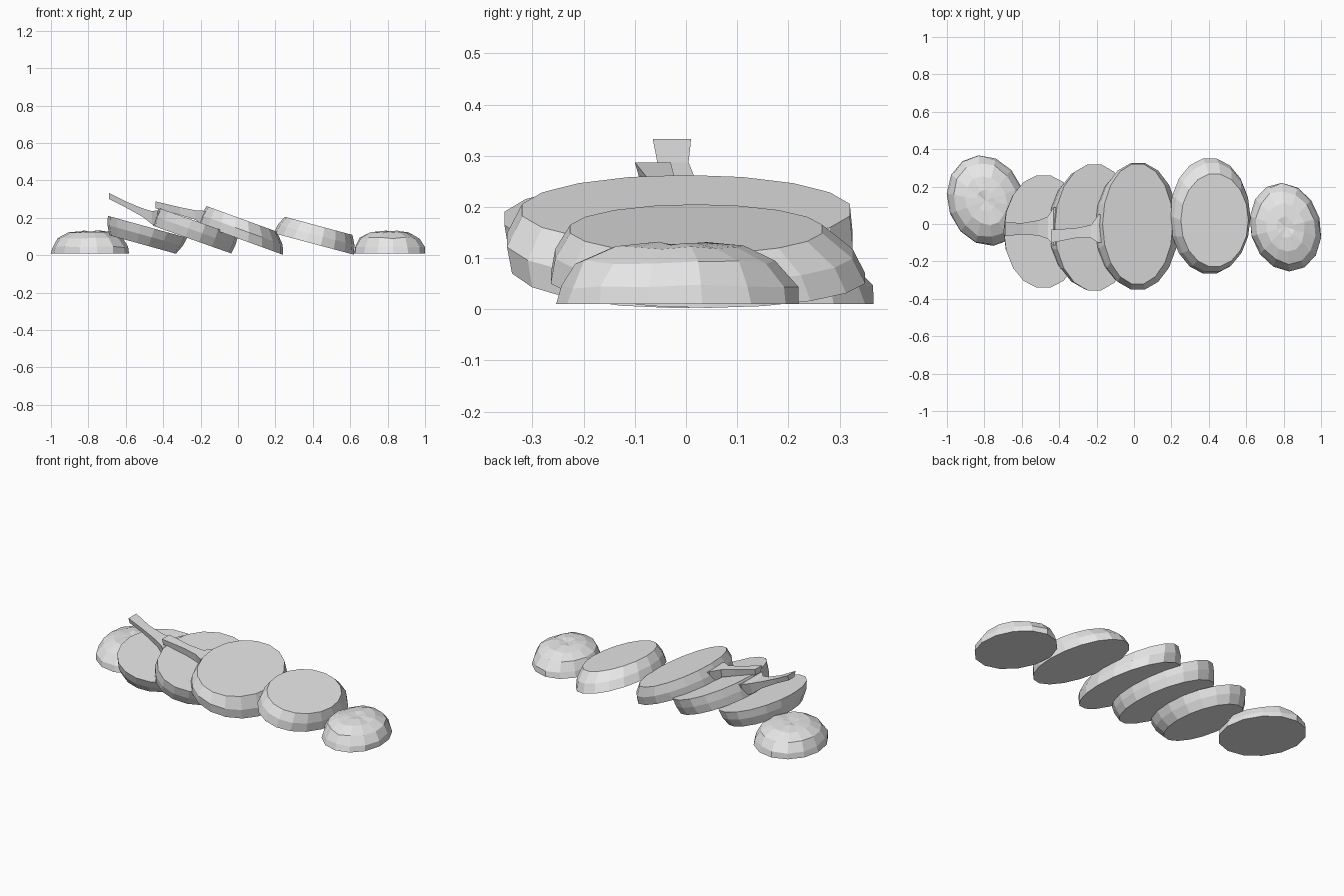
import bpy, bmesh, math, random
from mathutils import Vector

if "Cube" in bpy.data.objects:
    bpy.data.objects.remove(bpy.data.objects["Cube"])

random.seed(4)
mat = bpy.data.materials.new("pale grey")
mat.diffuse_color = (0.8, 0.8, 0.8, 1)
mat.use_nodes = True
mat.node_tree.nodes["Principled BSDF"].inputs["Base Color"].default_value = mat.diffuse_color


def build(name, rings, tip=None):
    """Skin a list of equal-length point rings; cap both ends (or close to a tip)."""
    bm = bmesh.new()
    loops = [[bm.verts.new(p) for p in ring] for ring in rings]
    n = len(loops[0])
    for a, b in zip(loops, loops[1:]):
        for i in range(n):
            j = (i + 1) % n
            bm.faces.new((a[i], a[j], b[j], b[i]))
    bm.faces.new(loops[0][::-1])
    if tip is None:
        bm.faces.new(loops[-1])
    else:
        t = bm.verts.new(tip)
        for i in range(n):
            bm.faces.new((loops[-1][i], loops[-1][(i + 1) % n], t))
    bmesh.ops.recalc_face_normals(bm, faces=bm.faces)
    me = bpy.data.meshes.new(name)
    bm.to_mesh(me)
    bm.free()
    me.materials.append(mat)
    ob = bpy.data.objects.new(name, me)
    bpy.context.collection.objects.link(ob)
    return ob


def tilted_slice(name, cx, cz, tilt, levels, n=18):
    """Leaning slice; levels = (height, shift u, centre y, radius u, radius y)."""
    c, s = math.cos(math.radians(tilt)), math.sin(math.radians(tilt))
    rings = []
    for w, du, cy, ru, ry in levels:
        ring = []
        for i in range(n):
            a = 2 * math.pi * i / n
            u, v = du + ru * math.cos(a), cy + ry * math.sin(a)
            ring.append((cx + u * c + w * s, v, cz - u * s + w * c))
        rings.append(ring)
    return build(name, rings)


def end_dome(name, cx, cy, rx, ry, turn, n=14):
    """Lumpy end piece lying on its cut face."""
    t = math.radians(turn)
    rings = []
    for k, z in ((1, 0.01), (0.97, 0.045), (0.82, 0.093), (0.54, 0.122), (0.24, 0.13)):
        ring = []
        for i in range(n):
            a = 2 * math.pi * i / n
            f = k * (1 + (0.0 if k == 1 else random.uniform(-0.03, 0.03)))
            x, y = f * rx * math.cos(a), f * ry * math.sin(a)
            lump = 0 if k == 1 else random.uniform(-0.005, 0.003)
            ring.append((cx + x * math.cos(t) - y * math.sin(t),
                         cy + x * math.sin(t) + y * math.cos(t), z + lump))
        rings.append(ring)
    return build(name, rings, tip=(cx, cy, 0.123))


def stem(name, sections):
    """Flat-topped half stem; sections = (x, y low, y high, z top, z bottom)."""
    rings = []
    for x, y0, y1, zt, zb in sections:
        d = (y1 - y0) * 0.15
        rings.append([(x, y0, zt), (x, y0 + d, zb), (x, y1 - d, zb), (x, y1, zt)])
    return build(name, rings)


# Four leaning slices
tilted_slice("slice_1", -0.51, 0.057, 15.5, [
    (0, 0, -0.03, 0.185, 0.255), (0.05, 0, -0.037, 0.209, 0.29),
    (0.098, 0, -0.04, 0.22, 0.305)])
tilted_slice("slice_2", -0.245, 0.083, 19.5, [
    (0, 0, -0.02, 0.222, 0.31), (0.05, 0, -0.02, 0.228, 0.332),
    (0.1, 0, -0.018, 0.225, 0.342)])
tilted_slice("slice_3", 0.015, 0.084, 20, [
    (0, 0, -0.015, 0.24, 0.33), (0.05, -0.012, -0.012, 0.232, 0.343),
    (0.105, -0.033, 0, 0.2, 0.325)])
tilted_slice("slice_4", 0.405, 0.06, 15, [
    (0, 0, 0.043, 0.222, 0.312), (0.05, 0, 0.035, 0.212, 0.295),
    (0.1, 0, 0.02, 0.187, 0.25)])

# Rounded end pieces
end_dome("left_end", -0.792, 0.125, 0.204, 0.247, 20)
end_dome("right_end", 0.81, -0.017, 0.188, 0.24, 15)

# Halved stems growing from the two middle slices
stem("stem_1", [(-0.69, -0.065, 0.01, 0.333, 0.3), (-0.6, -0.056, 0.005, 0.287, 0.255),
                (-0.51, -0.062, 0.02, 0.25, 0.205), (-0.46, -0.08, 0.04, 0.235, 0.165),
                (-0.43, -0.115, 0.09, 0.24, 0.16), (-0.37, -0.1, 0.08, 0.21, 0.15)])
stem("stem_2", [(-0.44, -0.1, -0.03, 0.287, 0.25), (-0.31, -0.075, -0.022, 0.256, 0.215),
                (-0.23, -0.075, -0.005, 0.24, 0.19), (-0.19, -0.1, 0.05, 0.238, 0.165),
                (-0.12, -0.1, 0.06, 0.21, 0.15)])
